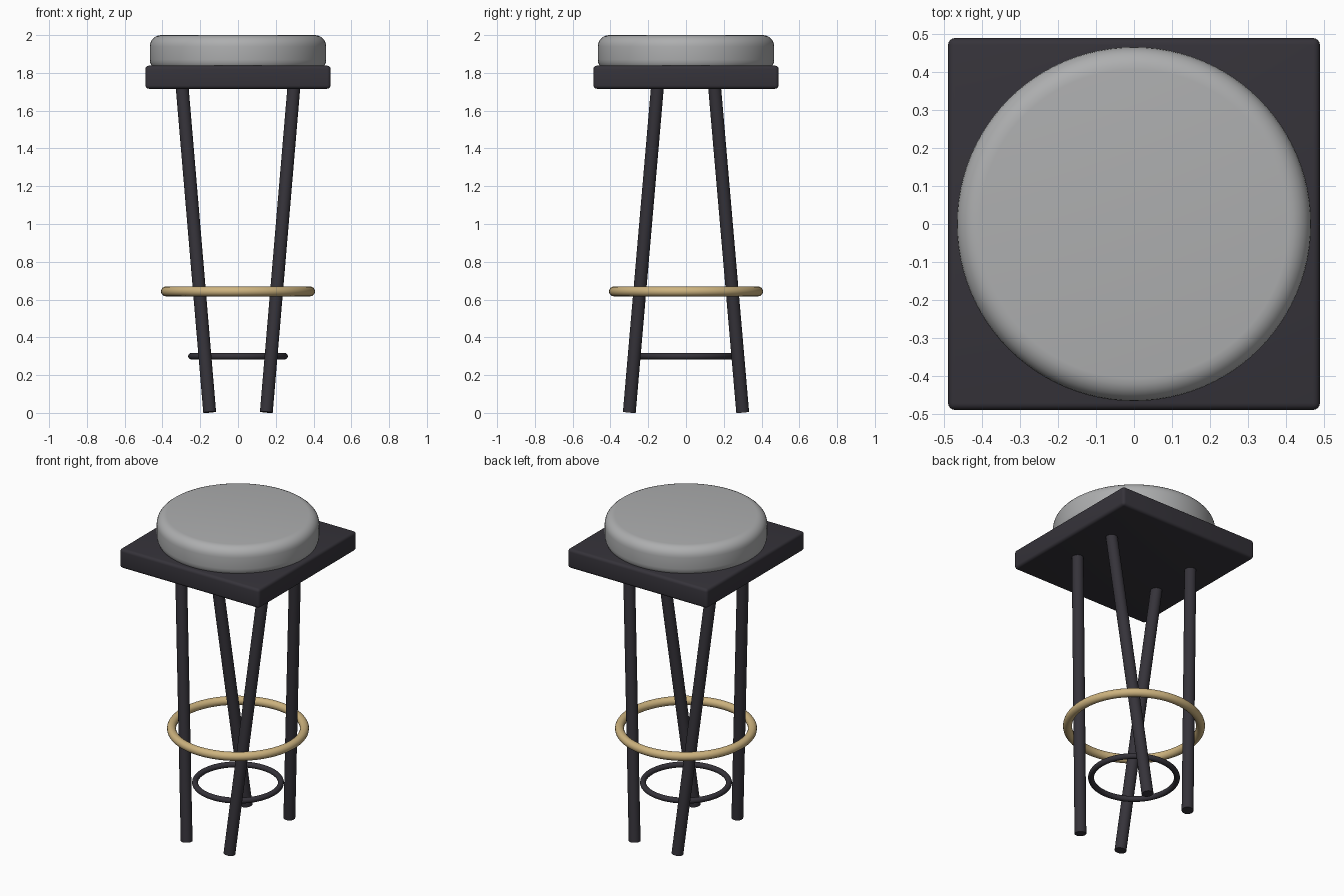
import bpy
from mathutils import Vector

cube = bpy.data.objects.get("Cube")
if cube:
    bpy.data.objects.remove(cube, do_unlink=True)


def make_material(name, rgb):
    mat = bpy.data.materials.new(name)
    mat.use_nodes = True
    colour = (*rgb, 1.0)
    mat.diffuse_color = colour
    bsdf = next(n for n in mat.node_tree.nodes if n.type == "BSDF_PRINCIPLED")
    bsdf.inputs["Base Color"].default_value = colour
    bsdf.inputs["Roughness"].default_value = 0.6
    return mat


charcoal = make_material("charcoal", (0.036, 0.033, 0.042))
grey = make_material("grey fabric", (0.42, 0.425, 0.43))
brass = make_material("pale brass", (0.61, 0.45, 0.21))


def finish(name, mat, bevel=0.0, segments=4):
    """Name, colour, round and smooth the object just added."""
    obj = bpy.context.object
    obj.name = name
    obj.data.materials.append(mat)
    if bevel:
        mod = obj.modifiers.new("Rounded edges", "BEVEL")
        mod.width = bevel
        mod.segments = segments
        mod.limit_method = "ANGLE"
        bpy.ops.object.modifier_apply(modifier=mod.name)
    bpy.ops.object.shade_smooth_by_angle()
    return obj


def ring(name, mat, radius, thickness, z):
    bpy.ops.mesh.primitive_torus_add(
        major_radius=radius, minor_radius=thickness,
        major_segments=64, minor_segments=16, location=(0, 0, z))
    finish(name, mat)


def rod(name, mat, bottom, top, radius):
    axis = top - bottom
    bpy.ops.mesh.primitive_cylinder_add(
        vertices=32, radius=radius, depth=axis.length,
        location=(bottom + top) / 2,
        rotation=axis.to_track_quat("Z", "Y").to_euler())
    finish(name, mat)


# Square seat board
bpy.ops.mesh.primitive_cube_add(size=1, location=(0, 0, 1.777))
board = bpy.context.object
board.scale = (0.98, 0.98, 0.122)
bpy.ops.object.transform_apply(location=False, rotation=False, scale=True)
finish("seat_board", charcoal, 0.018)

# Round cushion, slightly sunk into the board
bpy.ops.mesh.primitive_cylinder_add(
    vertices=96, radius=0.467, depth=0.19, location=(0, 0, 1.905))
finish("seat_cushion", grey, 0.06, 6)

# Four leaning legs: narrowing in x and spreading in y toward the floor
for depth_name, sy in (("front", -1), ("back", 1)):
    for side_name, sx in (("left", 1), ("right", -1)):
        rod(f"{depth_name}_{side_name}_leg", charcoal,
            Vector((sx * 0.15, sy * 0.3, 0.004)),
            Vector((sx * 0.297, sy * 0.15, 1.74)), 0.034)

# Footrest ring and lower brace ring
ring("footrest_ring", brass, 0.382, 0.026, 0.643)
ring("brace_ring", charcoal, 0.247, 0.017, 0.3)
